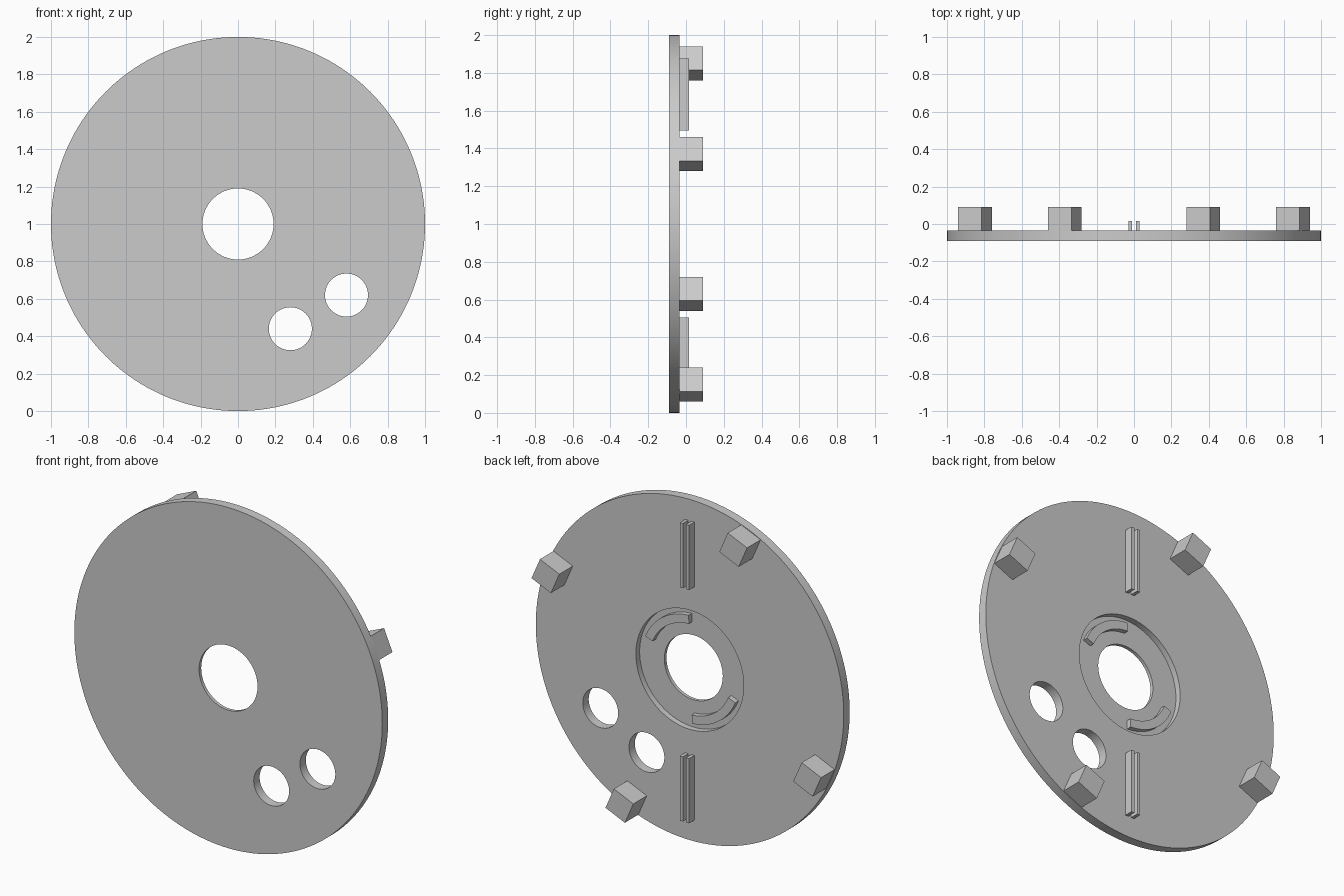
import bpy, bmesh
from math import radians, cos, sin, pi
from mathutils import Matrix, Vector

cube = bpy.data.objects.get("Cube")
if cube:
    bpy.data.objects.remove(cube, do_unlink=True)

grey = bpy.data.materials.new("plain_grey")
grey.use_nodes = True
colour = (0.6, 0.6, 0.6, 1)
grey.diffuse_color = colour
grey.node_tree.nodes["Principled BSDF"].inputs["Base Color"].default_value = colour

FRONT, BACK, FLOOR, TIP = -0.09, -0.035, -0.07, 0.09
CENTRE = Vector((0, 0, 1))


def finish(name, bm):
    bmesh.ops.recalc_face_normals(bm, faces=bm.faces)
    mesh = bpy.data.meshes.new(name)
    bm.to_mesh(mesh)
    bm.free()
    mesh.materials.append(grey)
    obj = bpy.data.objects.new(name, mesh)
    bpy.context.collection.objects.link(obj)
    return obj


def cylinder(name, x, z, radius, y0, y1, sides=96):
    bm = bmesh.new()
    place = Matrix.Translation((x, (y0 + y1) / 2, z)) @ Matrix.Rotation(pi / 2, 4, 'X')
    bmesh.ops.create_cone(bm, cap_ends=True, segments=sides, radius1=radius,
                          radius2=radius, depth=y1 - y0, matrix=place)
    return finish(name, bm)


def box(name, centre, size, turn=0):
    bm = bmesh.new()
    place = (Matrix.Translation(centre) @ Matrix.Rotation(-turn, 4, 'Y')
             @ Matrix.Diagonal((*size, 1)))
    bmesh.ops.create_cube(bm, size=1, matrix=place)
    return finish(name, bm)


def smooth(obj):
    bpy.ops.object.select_all(action='DESELECT')
    obj.select_set(True)
    bpy.context.view_layer.objects.active = obj
    bpy.ops.object.shade_smooth_by_angle(angle=radians(30))


def cut(obj, cutter):
    mod = obj.modifiers.new("cut", 'BOOLEAN')
    mod.operation = 'DIFFERENCE'
    mod.solver = 'EXACT'
    mod.object = cutter
    bpy.context.view_layer.objects.active = obj
    bpy.ops.object.modifier_apply(modifier=mod.name)
    bpy.data.objects.remove(cutter, do_unlink=True)


# Round plate with a central recess, a centre hole and two small holes
plate = cylinder("round_plate", 0, 1, 1.0, FRONT, BACK, 160)
cut(plate, cylinder("recess_cutter", 0, 1, 0.35, FLOOR, 0.1))
for x, z, r in ((0, 1, 0.19), (0.28, 0.44, 0.115), (0.58, 0.62, 0.115)):
    cut(plate, cylinder("hole_cutter", x, z, r, -0.2, 0.2, 64))
smooth(plate)

# Four square pegs around the rim, each facing outward
side = 0.137
for i in range(4):
    a = radians(23.5 + 90 * i)
    spot = CENTRE + Vector((cos(a), 0, sin(a))) * 0.927
    spot.y = (BACK + TIP) / 2 - 0.005
    box(f"rim_peg_{i + 1}", spot, (side, TIP - BACK + 0.01, side), a)

# Paired guide rails above and below the centre
for where, sz in (("upper", 1), ("lower", -1)):
    for hand, sx in (("left", 1), ("right", -1)):
        box(f"{where}_{hand}_rail", (sx * 0.02, -0.0125, 1 + sz * 0.685),
            (0.02, 0.055, 0.38))


# Curved locking lugs standing in the recess
def lug(name, start, end, inner=0.265, outer=0.315, y0=FLOOR - 0.005, y1=-0.04, steps=16):
    bm = bmesh.new()
    rings = []
    for i in range(steps + 1):
        a = radians(start + (end - start) * i / steps)
        rings.append([bm.verts.new((r * cos(a), y, 1 + r * sin(a)))
                      for r, y in ((inner, y0), (outer, y0), (outer, y1), (inner, y1))])
    for p, q in zip(rings, rings[1:]):
        for k in range(4):
            n = (k + 1) % 4
            bm.faces.new((p[k], p[n], q[n], q[k]))
    bm.faces.new(rings[0])
    bm.faces.new(rings[-1])
    smooth(finish(name, bm))


lug("upper_lug", 22, 88)
lug("lower_lug", 202, 268)
